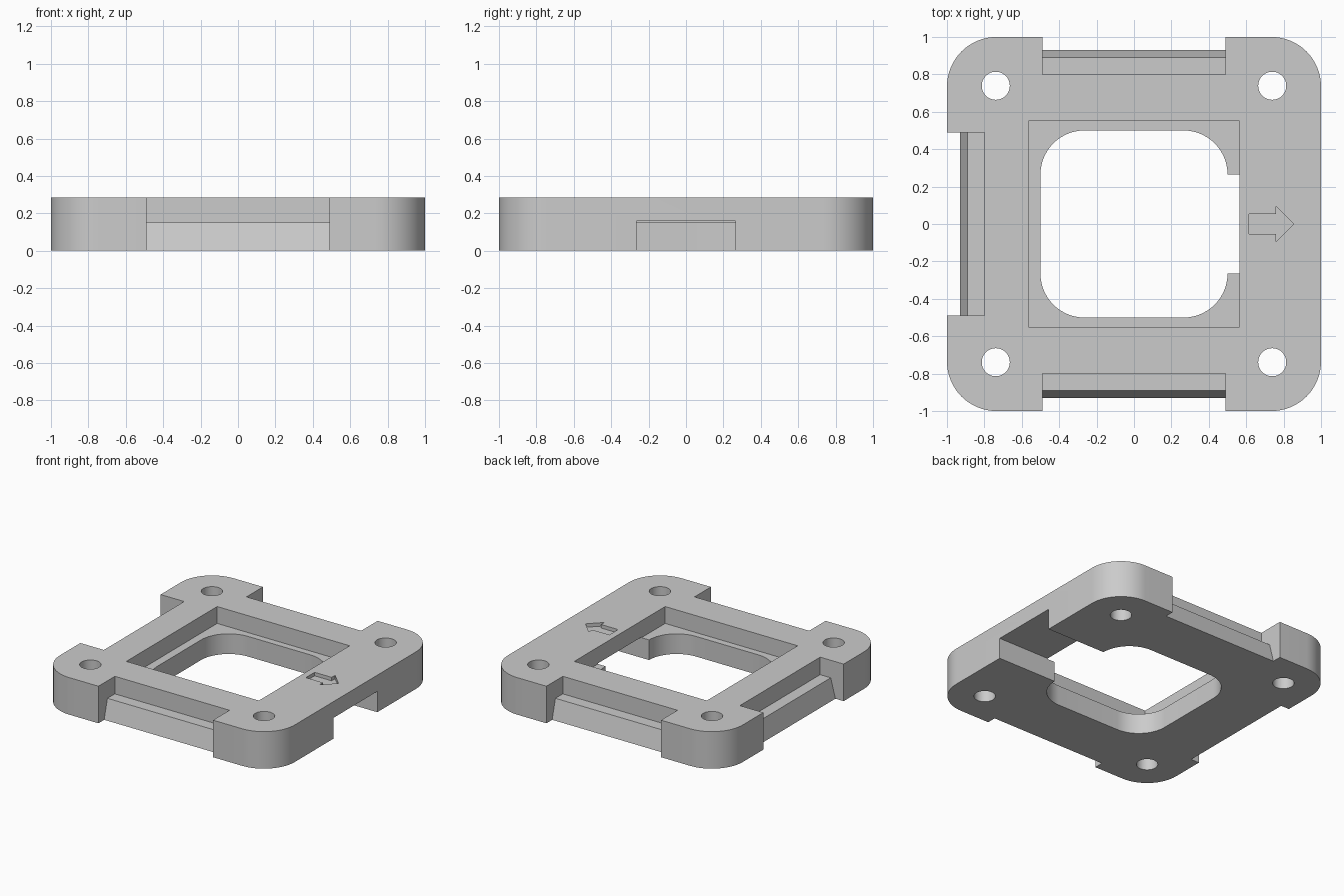
import bpy
import bmesh
import math
from mathutils import Matrix, Vector

if "Cube" in bpy.data.objects:
    bpy.data.objects.remove(bpy.data.objects["Cube"], do_unlink=True)

HEIGHT = 0.285
OVER = 0.1  # how far cutters stick out past the surface

grey = bpy.data.materials.new("light grey plastic")
colour = (0.6, 0.6, 0.6, 1)
grey.diffuse_color = colour
grey.use_nodes = True
grey.node_tree.nodes["Principled BSDF"].inputs["Base Color"].default_value = colour


def rectangle(x0, x1, y0, y1):
    return [(x0, y0), (x1, y0), (x1, y1), (x0, y1)]


def circle(x, y, radius, steps=40):
    angles = [2 * math.pi * i / steps for i in range(steps)]
    return [(x + radius * math.cos(a), y + radius * math.sin(a)) for a in angles]


def rounded_square(half, radius, steps=16):
    points = []
    centre = half - radius
    for corner, (sx, sy) in enumerate([(1, 1), (-1, 1), (-1, -1), (1, -1)]):
        for i in range(steps + 1):
            a = math.pi / 2 * (corner + i / steps)
            points.append((sx * centre + radius * math.cos(a),
                           sy * centre + radius * math.sin(a)))
    return points


def prism(name, outline, low, high, matrix=Matrix()):
    """Extrude a counter-clockwise outline from low to high, then place it."""
    bm = bmesh.new()
    face = bm.faces.new([bm.verts.new((x, y, low)) for x, y in outline])
    top = bmesh.ops.extrude_face_region(bm, geom=[face])["geom"]
    moved = [v for v in top if isinstance(v, bmesh.types.BMVert)]
    bmesh.ops.translate(bm, verts=moved, vec=Vector((0, 0, high - low)))
    bmesh.ops.recalc_face_normals(bm, faces=bm.faces)
    bm.transform(matrix)
    mesh = bpy.data.meshes.new(name)
    bm.to_mesh(mesh)
    bm.free()
    mesh.materials.append(grey)
    obj = bpy.data.objects.new(name, mesh)
    bpy.context.collection.objects.link(obj)
    return obj


def cut(target, cutter):
    mod = target.modifiers.new("cut", "BOOLEAN")
    mod.operation = "DIFFERENCE"
    mod.solver = "EXACT"
    mod.object = cutter
    bpy.context.view_layer.objects.active = target
    bpy.ops.object.modifier_apply(modifier=mod.name)
    bpy.data.objects.remove(cutter, do_unlink=True)


# Rounded plate
frame = prism("mounting_frame", rounded_square(1, 0.265), 0, HEIGHT)

# Central opening with a square recess above it
cut(frame, prism("opening", rounded_square(0.5, 0.235), -OVER, HEIGHT + OVER))
cut(frame, prism("recess", rectangle(-0.564, 0.564, -0.552, 0.552), 0.155, HEIGHT + OVER))

# Cable channel under the left side
cut(frame, prism("channel", rectangle(0.4, 1 + OVER, -0.265, 0.265), -OVER, 0.16))

# Screw holes
for sx in (-1, 1):
    for sy in (-1, 1):
        cut(frame, prism("screw_hole", circle(0.739 * sx, 0.739 * sy, 0.075),
                         -OVER, HEIGHT + OVER))

# Stepped clip notches with a sloping lower face: front, right and back
notch = [(1.1, -0.15), (0.97, -0.15), (0.89, 0.15), (0.8, 0.15), (0.8, 0.4), (1.1, 0.4)]
upright = Matrix.Rotation(math.radians(90), 4, "X")
for turn in (90, 180, 270):
    spin = Matrix.Rotation(math.radians(turn), 4, "Z")
    cut(frame, prism("clip_notch", notch, -0.488, 0.488, spin @ upright))

# Engraved direction arrow
arrow = [(0.615, -0.053), (0.76, -0.053), (0.76, -0.095), (0.855, 0),
         (0.76, 0.095), (0.76, 0.053), (0.615, 0.053)]
cut(frame, prism("arrow", arrow, HEIGHT - 0.027, HEIGHT + OVER))

# Smooth curved walls, crisp edges
bpy.ops.object.select_all(action="DESELECT")
frame.select_set(True)
bpy.context.view_layer.objects.active = frame
bpy.ops.object.shade_smooth_by_angle(angle=math.radians(30))
